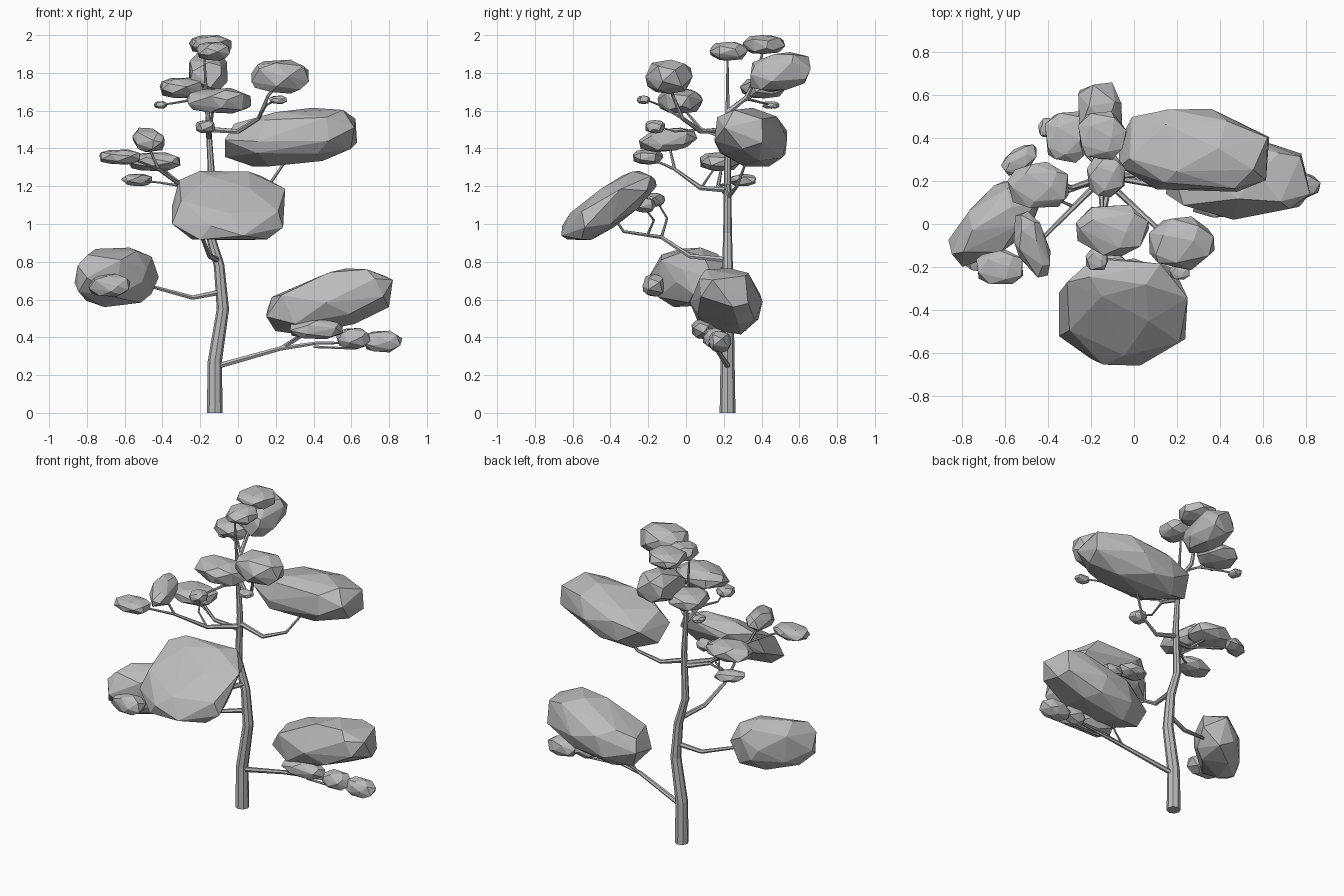
import bpy, bmesh, random
from math import pi, sqrt, sin, cos, radians, copysign
from mathutils import Vector, Euler

random.seed(7)

cube = bpy.data.objects.get("Cube")
if cube:
    bpy.data.objects.remove(cube, do_unlink=True)

grey = bpy.data.materials.new("plain_grey")
grey.use_nodes = True
grey.diffuse_color = (0.5, 0.5, 0.5, 1)
grey.node_tree.nodes["Principled BSDF"].inputs["Base Color"].default_value = (0.5, 0.5, 0.5, 1)


def add_object(name, mesh):
    mesh.materials.clear()
    mesh.materials.append(grey)
    obj = bpy.data.objects.new(name, mesh)
    bpy.context.scene.collection.objects.link(obj)


def limb(name, points, start, end, sides=6):
    """Faceted tube along a path, tapering from start to end radius."""
    curve = bpy.data.curves.new(name, "CURVE")
    curve.dimensions = "3D"
    curve.bevel_depth = 1
    curve.bevel_resolution = (sides - 4) // 2
    curve.use_fill_caps = True
    spline = curve.splines.new("POLY")
    spline.points.add(len(points) - 1)
    spline.use_smooth = False
    for i, (target, co) in enumerate(zip(spline.points, points)):
        target.co = (*co, 1)
        target.radius = start + (end - start) * i / (len(points) - 1)
    helper = bpy.data.objects.new(name + "_path", curve)
    bpy.context.scene.collection.objects.link(helper)
    bpy.context.view_layer.update()
    graph = bpy.context.evaluated_depsgraph_get()
    mesh = bpy.data.meshes.new_from_object(helper.evaluated_get(graph))
    bpy.data.objects.remove(helper, do_unlink=True)
    mesh.shade_flat()
    add_object(name, mesh)


def foliage(name, low, high, stretch=None, tilt=(0, 0, 0), count=22):
    """Faceted, slightly boxy convex clump, tilted, then sized between two corners."""
    low, high = Vector(low), Vector(high)
    size = Vector(stretch) if stretch else high - low
    turn = Euler([radians(a) for a in tilt]).to_matrix()
    bm = bmesh.new()
    for i in range(count):
        z = 1 - 2 * (i + 0.5) / count
        ring = sqrt(1 - z * z)
        angle = i * pi * (3 - sqrt(5)) + random.uniform(-0.3, 0.3)
        p = Vector((ring * cos(angle), ring * sin(angle), z + random.uniform(-0.1, 0.1)))
        p.normalize()
        bm.verts.new(turn @ Vector([copysign(abs(a) ** 0.82, a) * b for a, b in zip(p, size)]))
    hull = bmesh.ops.convex_hull(bm, input=bm.verts)
    inner = [v for v in hull["geom_interior"] if isinstance(v, bmesh.types.BMVert)]
    bmesh.ops.delete(bm, geom=inner, context="VERTS")
    for axis in range(3):
        values = [v.co[axis] for v in bm.verts]
        bottom, span = min(values), max(values) - min(values)
        for v in bm.verts:
            v.co[axis] = low[axis] + (v.co[axis] - bottom) / span * (high[axis] - low[axis])
    bmesh.ops.recalc_face_normals(bm, faces=bm.faces)
    mesh = bpy.data.meshes.new(name)
    bm.to_mesh(mesh)
    bm.free()
    add_object(name, mesh)


# Trunk
limb("trunk", [(-.123, .22, 0), (-.123, .22, .27), (-.08, .22, .55), (-.1, .22, .78),
               (-.15, .22, .95), (-.14, .22, 1.25), (-.155, .22, 1.5), (-.165, .22, 1.65),
               (-.18, .22, 1.9)], .042, .005, 8)

# Main branches
branches = {
    "low_left_branch": [(-.1, .22, .25), (.22, .16, .34), (.42, .15, .37), (.58, .17, .37)],
    "middle_right_branch": [(-.09, .22, .64), (-.24, .18, .61), (-.46, .1, .67), (-.58, .05, .69)],
    "front_branch": [(-.11, .22, .81), (-.15, .02, .83), (-.19, -.13, .93), (-.12, -.33, .96), (-.08, -.4, 1.06)],
    "right_front_branch": [(-.14, .22, 1.18), (-.28, .08, 1.19), (-.42, -.06, 1.29), (-.48, -.09, 1.42)],
    "right_back_branch": [(-.14, .22, 1.16), (-.29, .17, 1.2), (-.42, .19, 1.31)],
    "upper_left_branch": [(-.14, .22, 1.2), (.02, .23, 1.15), (.16, .27, 1.2), (.27, .33, 1.36)],
    "high_left_branch": [(-.15, .22, 1.5), (0, .08, 1.49), (.11, -.02, 1.56), (.16, -.07, 1.68), (.21, -.09, 1.74)],
    "high_front_branch": [(-.155, .22, 1.46), (-.15, .08, 1.5), (-.13, -.02, 1.62)],
    "top_back_branch": [(-.16, .22, 1.59), (-.18, .32, 1.67), (-.16, .38, 1.8), (-.15, .41, 1.93)],
}
for name, path in branches.items():
    limb(name, path, .016, .006)

# Twigs
twigs = {
    "low_inner": [(.25, .16, .35), (.33, .12, .4), (.38, .09, .43)],
    "low_crown": [(.22, .16, .34), (.31, .19, .4), (.36, .21, .5)],
    "low_outer": [(.4, .15, .35), (.62, .16, .34), (.72, .18, .37)],
    "middle_right": [(-.46, .1, .67), (-.58, -.08, .64), (-.67, -.16, .67)],
    "front_upright": [(-.19, -.13, .93), (-.17, -.1, 1.03), (-.13, -.16, 1.13)],
    "front_side": [(-.16, -.2, .95), (-.1, -.17, 1.02), (-.02, -.23, 1.1)],
    "right_outer": [(-.42, -.06, 1.29), (-.52, -.15, 1.33), (-.62, -.2, 1.36)],
    "right_lower": [(-.29, .17, 1.2), (-.42, .24, 1.22), (-.53, .29, 1.23)],
    "right_inner": [(-.28, .08, 1.19), (-.37, .12, 1.25), (-.39, .17, 1.32)],
    "high_left": [(.11, -.02, 1.56), (.15, -.14, 1.63), (.21, -.22, 1.66)],
    "high_front": [(-.15, .08, 1.5), (-.19, -.06, 1.49), (-.17, -.16, 1.52)],
    "top_right": [(-.17, .27, 1.64), (-.23, .33, 1.66), (-.3, .4, 1.72)],
    "top_outer": [(-.23, .33, 1.66), (-.34, .41, 1.64), (-.41, .45, 1.63)],
    "top_back": [(-.17, .35, 1.73), (-.16, .42, 1.75), (-.16, .5, 1.8)],
}
for name, path in twigs.items():
    limb(name + "_twig", path, .008, .004)

# Large foliage clumps, tilted along their branches
foliage("low_left_crown", (.15, .02, .415), (.82, .405, .765), (.7, .38, .31), (-12, -16, 0), 26)
foliage("upper_left_crown", (-.07, .15, 1.305), (.63, .535, 1.615), (.7, .36, .28), (-10, -8, -4), 26)
foliage("front_crown", (-.35, -.66, .915), (.25, -.155, 1.28), (.6, .58, .2), (33, 0, 0), 26)
foliage("middle_right_crown", (-.865, -.2, .56), (-.42, .21, .875), (.54, .28, .31), (0, 0, 45), 26)

# Small foliage clumps on the low and middle branches
foliage("low_inner_clump", (.275, .03, .39), (.555, .16, .495))
foliage("low_middle_clump", (.52, .09, .34), (.7, .22, .45))
foliage("low_outer_clump", (.665, .12, .32), (.87, .24, .435))
foliage("middle_right_clump", (-.79, -.23, .615), (-.57, -.1, .735))
foliage("front_upright_clump", (-.22, -.24, 1.09), (-.04, -.11, 1.165))
foliage("front_side_clump", (-.08, -.28, 1.06), (.06, -.16, 1.14))

# Small foliage clumps on the right side branches
foliage("right_outer_clump", (-.735, -.28, 1.315), (-.517, -.12, 1.395))
foliage("right_front_clump", (-.56, -.25, 1.38), (-.39, .06, 1.51), (.13, .32, .12), (8, 0, 15))
foliage("right_back_clump", (-.59, .075, 1.28), (-.305, .29, 1.38))
foliage("right_lower_clump", (-.62, .225, 1.2), (-.455, .37, 1.265), (.2, .11, .06), (0, 0, 35))

# Foliage clumps on the high branches
foliage("high_left_clump", (.07, -.215, 1.69), (.375, .035, 1.87))
foliage("high_left_bud", (.165, -.26, 1.635), (.26, -.19, 1.68))
foliage("high_front_clump", (-.27, -.15, 1.585), (.07, .09, 1.72))
foliage("high_front_bud", (-.225, -.215, 1.48), (-.12, -.11, 1.55))

# Foliage clumps around the top
foliage("top_clump", (-.26, .3, 1.9), (-.035, .525, 2))
foliage("top_front_clump", (-.22, .125, 1.865), (-.04, .325, 1.965))
foliage("top_back_clump", (-.26, .34, 1.7), (-.055, .66, 1.91), (.2, .32, .18), (12, 0, 0))
foliage("top_right_clump", (-.415, .285, 1.665), (-.18, .525, 1.775))
foliage("top_right_bud", (-.445, .405, 1.61), (-.375, .495, 1.65))
